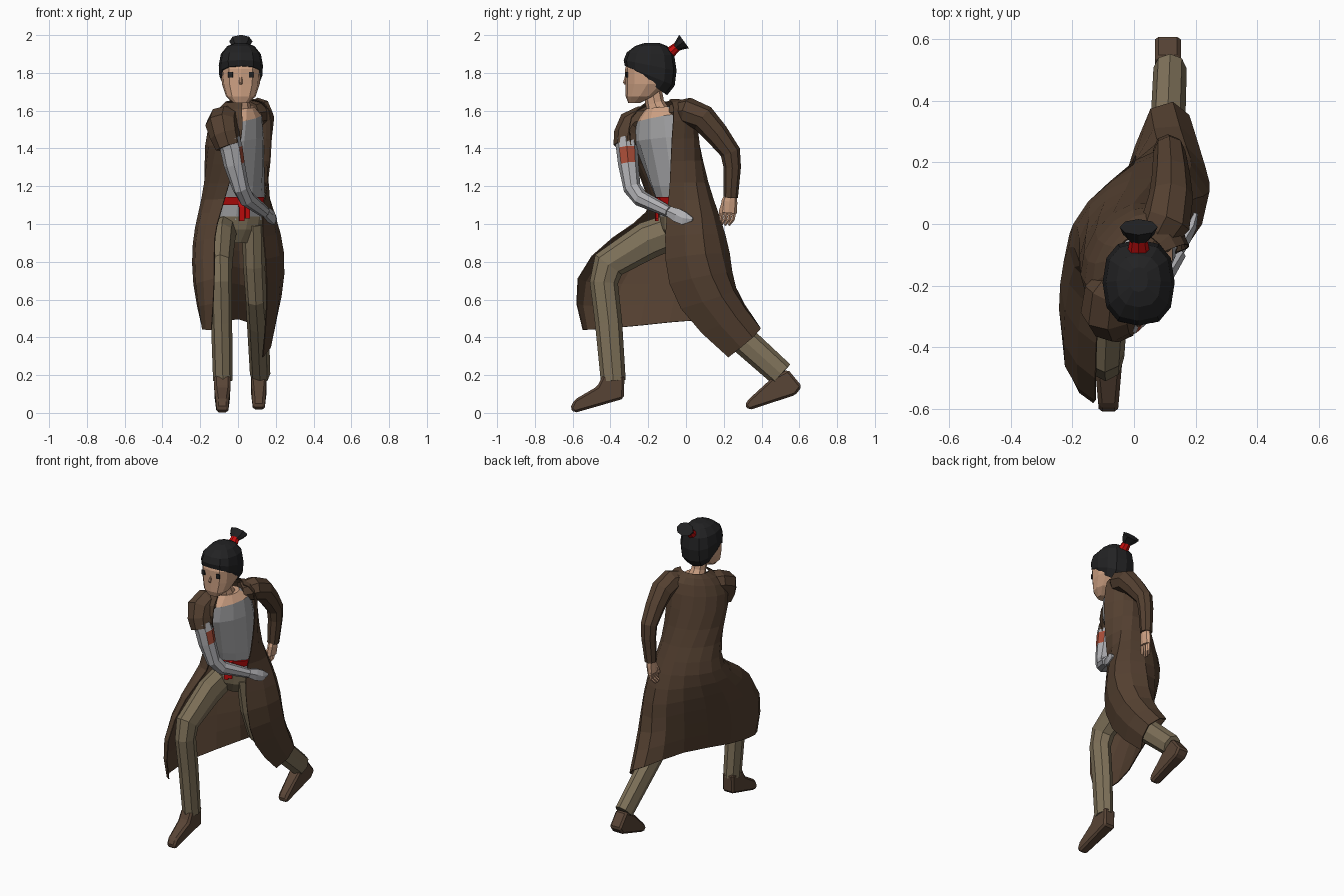
import bpy, bmesh, math
from mathutils import Vector as V


def mat(name, r, g, b):
    m = bpy.data.materials.new(name)
    m.diffuse_color = (r, g, b, 1)
    return m


COAT = mat("coat brown", .088, .051, .03)
PANTS = mat("trouser khaki", .21, .165, .10)
BOOT = mat("boot leather", .10, .059, .037)
SHIRT = mat("shirt grey", .37, .37, .38)
WRAP = mat("pale arm grey", .43, .43, .45)
SKIN = mat("skin", .62, .36, .23)
HAIR = mat("hair black", .016, .016, .017)
RED = mat("sash red", .55, .004, .004)
PATCH = mat("rust patch", .40, .075, .04)


def make(name, bm, *mats):
    bmesh.ops.recalc_face_normals(bm, faces=bm.faces)
    me = bpy.data.meshes.new(name)
    bm.to_mesh(me)
    bm.free()
    ob = bpy.data.objects.new(name, me)
    bpy.context.collection.objects.link(ob)
    for m in mats:
        me.materials.append(m)
    return ob


def skin_rings(name, rings, *mats, closed=True):
    """Bridge rows of points with quads; closed rows get end caps."""
    bm = bmesh.new()
    vs = [[bm.verts.new(p) for p in r] for r in rings]
    n = len(vs[0])
    for a, b in zip(vs, vs[1:]):
        for i in range(n if closed else n - 1):
            j = (i + 1) % n
            bm.faces.new((a[i], a[j], b[j], b[i]))
    if closed:
        bm.faces.new(vs[0])
        bm.faces.new(vs[-1])
    return make(name, bm, *mats)


def power(c, e):
    return math.copysign(abs(c) ** e, c)


def ellipse(x, y, z, rx, ry, yaw=0, tx=0, ty=0, n=12, e=1, angles=None):
    """Horizontal ring turned by yaw and tilted along its own axes."""
    t, pts = math.radians(yaw), []
    for a in angles or [360 * k / n for k in range(n)]:
        a = math.radians(a)
        u = rx * power(round(math.cos(a), 6), e)
        v = ry * power(round(math.sin(a), 6), e)
        pts.append(V((x + u * math.cos(t) - v * math.sin(t),
                      y + u * math.sin(t) + v * math.cos(t), z + tx * u + ty * v)))
    return pts


def tube(name, path, *mats, n=8):
    """Limb along points (x, y, z, radius across x, other radius)."""
    P, rings = [V(p[:3]) for p in path], []
    for i, p in enumerate(path):
        a, b = P[max(i - 1, 0)], P[min(i + 1, len(P) - 1)]
        t = (P[i] - a).normalized() + (b - P[i]).normalized()
        t.normalize()
        u = (V((1, 0, 0)) - t * t.x).normalized()
        w = t.cross(u)
        rings.append([P[i] + u * p[3] * math.cos(k * math.tau / n)
                      + w * p[4] * math.sin(k * math.tau / n) for k in range(n)])
    return skin_rings(name, rings, *mats)


def box(name, c, s, m, rz=0):
    bm = bmesh.new()
    bmesh.ops.create_cube(bm, size=1)
    for v in bm.verts:
        v.co = V((v.co.x * s[0], v.co.y * s[1], v.co.z * s[2]))
    ob = make(name, bm, m)
    ob.location = c
    ob.rotation_euler.z = math.radians(rz)
    return ob


# shirt: twisted torso with a bare neckline
torso = [(0, -.01, 1.02, .155, .115, 32), (0, -.02, 1.1, .155, .115, 36),
         (0, -.05, 1.2, .158, .118, 42), (0, -.12, 1.45, .175, .118, 55, .1),
         (.015, -.135, 1.56, .15, .095, 57, .18), (.02, -.14, 1.615, .075, .065, 57, .1)]
shirt = skin_rings("shirt", [ellipse(*r) for r in torso], SHIRT, SKIN)
for p in shirt.data.polygons:
    if p.center.z > 1.57 and abs(p.center.y + .16) < .08:
        p.material_index = 1

# sash with knot tails
skin_rings("sash", [ellipse(0, -.02 - d, 1.1 + d * 3, .166, .126, 36) for d in (0, .014)], RED)
box("sash_knot", (.03, -.152, 1.115), (.06, .03, .05), RED)
for dx, h in ((-.014, .1), (.016, .085)):
    box("sash_tail", (.034 + dx, -.155, 1.115 - h / 2), (.027, .014, h), RED, 15)

# coat: open upper rows then draped skirt columns
upper = [(.015, -.12, 1.65, .095, .085, 57, .1, 0, 40, 140),
         (.01, -.13, 1.605, .215, .135, 57, .2, 0, 46, 130),
         (-.01, -.12, 1.45, .225, .172, 55, .1, 0, 50, 126),
         (-.01, -.045, 1.2, .2, .165, 42, 0, 0, 60, 140)]
rows = []
for r in upper:
    lo, hi = -r[8], -r[9]        # front is the local -y side
    arc = [hi - (360 + hi - lo) * k / 6 for k in range(7)]
    rows.append(ellipse(*r[:8], angles=arc))
skirt = [
    [(-.09, -.16, 1.06), (-.13, -.385, .945), (-.12, -.625, .72), (-.14, -.545, .44)],
    [(-.21, -.12, 1.05), (-.245, -.29, .92), (-.25, -.55, .68), (-.20, -.51, .44)],
    [(-.22, .03, 1.05), (-.25, -.09, .9), (-.25, -.2, .68), (-.185, -.25, .46)],
    [(-.08, .155, 1.05), (-.07, .15, .88), (-.03, .12, .7), (-.02, .07, .5)],
    [(.07, .195, 1.05), (.08, .30, .82), (.05, .28, .67), (.03, .45, .495)],
    [(.245, .11, 1.05), (.325, .09, .86), (.30, .20, .62), (.225, .36, .40)],
    [(.115, -.10, 1.05), (.15, -.12, .82), (.155, -.065, .55), (.13, .225, .295)]]
rows += [[V(c[k]) for c in skirt] for k in range(4)]
coat = skin_rings("long_coat", rows, COAT, closed=False)
sub = coat.modifiers.new("drape", 'SUBSURF')
sub.levels = sub.render_levels = 1
sub.boundary_smooth = 'PRESERVE_CORNERS'
th = coat.modifiers.new("cloth", 'SOLIDIFY')
th.thickness, th.offset = .006, 0

# trousers
skin_rings("trouser_seat", [ellipse(*r) for r in (
    (0, -.02, 1.04, .15, .11, 30), (0, -.01, .97, .14, .11, 22), (0, -.01, .9, .08, .07, 10))], PANTS)
tube("front_leg", [(-.07, .0, .99, .07, .09), (-.085, -.2, .915, .07, .1), (-.095, -.41, .785, .065, .088),
                   (-.092, -.435, .69, .06, .075), (-.087, -.41, .48, .056, .072), (-.08, -.385, .17, .052, .066)], PANTS)
tube("rear_leg", [(.08, -.01, 1.0, .06, .09), (.085, .02, .78, .058, .085), (.095, .07, .61, .055, .08),
                  (.105, .2, .48, .058, .078), (.117, .505, .205, .054, .07)], PANTS)


# boots: side profiles given width, narrower toward the toe
def boot(name, x, prof, w=.084):
    bm = bmesh.new()
    f = bm.faces.new([bm.verts.new((x - w / 2, y, z)) for y, z in prof])
    g = bmesh.ops.extrude_face_region(bm, geom=[f])["geom"]
    bmesh.ops.translate(bm, vec=(w, 0, 0), verts=[v for v in g if isinstance(v, bmesh.types.BMVert)])
    toe = prof[0][0]
    for v in bm.verts:
        if v.co.y < toe + .06:
            v.co.x = x + (v.co.x - x) * .75
    ob = make(name, bm, BOOT)
    b = ob.modifiers.new("round", 'BEVEL')
    b.width, b.segments = .012, 1


boot("front_boot", -.083, [(-.614, .025), (-.59, .0), (-.33, .075), (-.325, .2), (-.44, .2), (-.47, .14), (-.59, .07)])
boot("rear_boot", .11, [(.31, .04), (.335, .015), (.58, .095), (.614, .14), (.54, .23), (.45, .18), (.33, .07)])

# front arm: short sleeve, pale arm with patch, pointing hand
tube("torn_sleeve", [(-.03, -.17, 1.55, .07, .075), (-.075, -.235, 1.55, .09, .075),
                     (-.085, -.285, 1.525, .088, .08), (-.07, -.31, 1.47, .08, .074),
                     (-.05, -.318, 1.41, .07, .066)], COAT)
arm = tube("pale_arm", [(-.05, -.318, 1.45, .06, .06), (-.035, -.312, 1.4, .06, .058),
                        (-.02, -.305, 1.315, .056, .054), (.015, -.285, 1.19, .044, .047),
                        (.045, -.24, 1.135, .044, .044), (.14, -.09, 1.065, .032, .031)], WRAP, PATCH)
for p in arm.data.polygons:
    if 1.3 < p.center.z < 1.41 and p.normal.x > .6:
        p.material_index = 1
tube("pale_hand", [(.13, -.1, 1.07, .026, .028), (.165, -.045, 1.045, .022, .042),
                   (.185, -.01, 1.03, .018, .04), (.2, .035, 1.025, .008, .01)], WRAP, n=6)

# rear arm: long sleeve and bare hand
tube("long_sleeve", [(.06, -.06, 1.59, .06, .06), (.105, .01, 1.595, .08, .075), (.12, .09, 1.56, .072, .072),
                     (.12, .16, 1.48, .062, .064), (.115, .235, 1.38, .052, .054),
                     (.11, .245, 1.3, .047, .046), (.1, .237, 1.14, .038, .038)], COAT)
tube("bare_palm", [(.1, .237, 1.16, .026, .03), (.1, .23, 1.12, .025, .042), (.095, .225, 1.06, .022, .045)], SKIN)
for k in range(4):
    y = .257 - .021 * k
    tube("finger", [(.095, y, 1.07, .011, .011), (.088, y - .008, 1.025, .01, .01),
                    (.07, y - .03, .995, .007, .007)], SKIN, n=5)
tube("thumb", [(.095, .2, 1.11, .013, .013), (.085, .185, 1.075, .01, .01), (.075, .18, 1.045, .007, .007)], SKIN, n=5)

# neck and head
tube("neck", [(.02, -.14, 1.58, .06, .06), (.018, -.165, 1.64, .045, .05), (.015, -.185, 1.74, .045, .05)], SKIN)
face = [(.015, -.275, 1.64, .04, .03), (.015, -.245, 1.675, .078, .074), (.015, -.205, 1.74, .1, .116),
        (.015, -.195, 1.82, .106, .128), (.015, -.195, 1.89, .085, .105)]
skin_rings("head", [ellipse(*r, e=.75) for r in face], SKIN)
tube("nose", [(.015, -.318, 1.78, .006, .007), (.015, -.325, 1.75, .01, .01), (.015, -.32, 1.74, .007, .007)], SKIN, n=6)
for s in (-1, 1):
    box("eye", (.015 + s * .055, -.314, 1.79), (.024, .009, .03), HAIR, s * 12)

# hair cap, band and tail
cap = [(.015, -.205, 1.757, .095, .105, 0, 0, -.72), (.015, -.192, 1.785, .114, .132, 0, 0, -.4),
       (.015, -.19, 1.84, .117, .14, 0, 0, -.2), (.015, -.188, 1.9, .106, .126, 0, 0, -.06),
       (.015, -.185, 1.942, .072, .085), (.015, -.18, 1.958, .03, .04)]
skin_rings("hair_cap", [ellipse(*r, e=.8) for r in cap], HAIR)
tube("hair_band", [(.015, -.11, 1.885, .04, .034), (.015, -.048, 1.938, .028, .024)], RED)
tube("hair_tail", [(.015, -.06, 1.928, .022, .018), (.015, -.035, 1.948, .05, .03),
                   (.015, -.01, 1.966, .062, .044)], HAIR, n=8)
